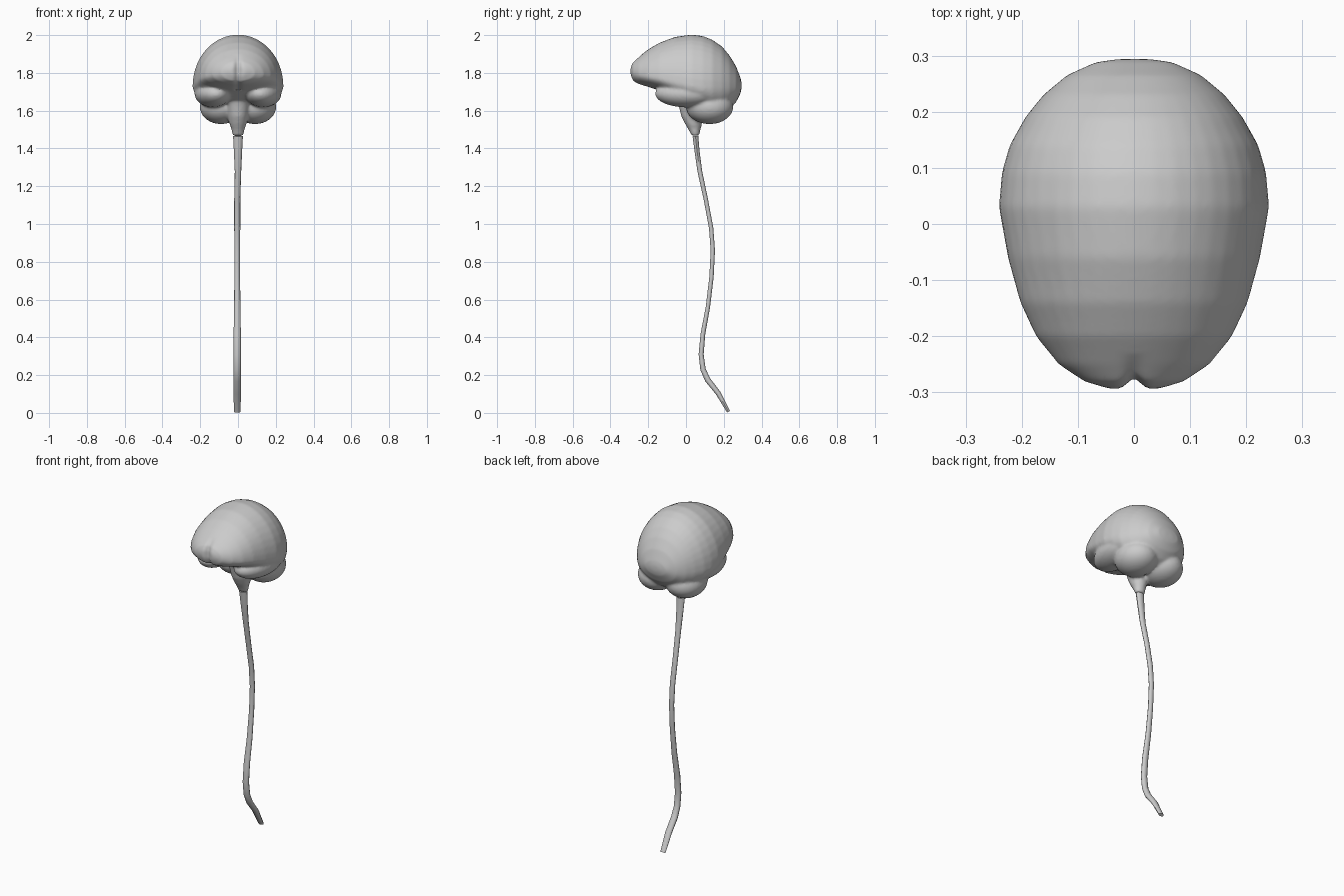
import bpy, bmesh, math
from mathutils import Vector, Matrix

if "Cube" in bpy.data.objects:
    bpy.data.objects.remove(bpy.data.objects["Cube"])


def loft(bm, rings):
    """Skin a list of point rings and cap both ends."""
    loops = [[bm.verts.new(p) for p in ring] for ring in rings]
    n = len(loops[0])
    for a, b in zip(loops, loops[1:]):
        for i in range(n):
            j = (i + 1) % n
            bm.faces.new((a[i], a[j], b[j], b[i]))
    bm.faces.new(loops[0][::-1])
    bm.faces.new(loops[-1])


def ellipsoid(bm, centre, radii, tilt=0):
    m = Matrix.Translation(centre) @ Matrix.Rotation(tilt, 4, 'Z') @ Matrix.Diagonal((*radii, 1))
    bmesh.ops.create_uvsphere(bm, u_segments=32, v_segments=20, radius=1, matrix=m)


def finish(name, bm):
    bmesh.ops.recalc_face_normals(bm, faces=bm.faces)
    me = bpy.data.meshes.new(name)
    bm.to_mesh(me)
    bm.free()
    ob = bpy.data.objects.new(name, me)
    bpy.context.collection.objects.link(ob)
    bpy.ops.object.select_all(action='DESELECT')
    ob.select_set(True)
    bpy.context.view_layer.objects.active = ob
    return ob


TURN = [2 * math.pi * i / 40 for i in range(40)]

# cerebrum: cross-sections along y (y, half width, bottom z, widest z, top z)
sections = [
    (-0.294, 0.045, 1.785, 1.81, 1.835), (-0.28, 0.09, 1.755, 1.80, 1.86),
    (-0.25, 0.135, 1.74, 1.79, 1.885), (-0.20, 0.175, 1.725, 1.78, 1.925),
    (-0.14, 0.203, 1.705, 1.77, 1.96), (-0.06, 0.225, 1.66, 1.75, 1.99),
    (0.03, 0.241, 1.62, 1.73, 2.003), (0.09, 0.236, 1.60, 1.72, 1.995),
    (0.14, 0.222, 1.575, 1.72, 1.975), (0.19, 0.194, 1.58, 1.72, 1.94),
    (0.23, 0.162, 1.605, 1.72, 1.893), (0.265, 0.12, 1.645, 1.72, 1.835),
    (0.288, 0.07, 1.69, 1.73, 1.775), (0.294, 0.03, 1.715, 1.73, 1.75)]
bm = bmesh.new()
loft(bm, [[(w * math.cos(t), y, zc + math.sin(t) * ((zt - zc) if math.sin(t) > 0 else (zc - zb)))
           for t in TURN] for y, w, zb, zc, zt in sections])

# temporal lobes and cerebellum halves
for s in (-1, 1):
    ellipsoid(bm, (s * 0.133, 0.0, 1.69), (0.095, 0.165, 0.072), s * -0.15)
    ellipsoid(bm, (s * 0.09, 0.125, 1.62), (0.112, 0.125, 0.091))

# brain stem: (z, y, x radius, y radius)
stem = [(1.70, 0.02, 0.09, 0.08), (1.63, 0.02, 0.06, 0.06), (1.57, 0.03, 0.052, 0.055),
        (1.53, 0.04, 0.045, 0.045), (1.50, 0.045, 0.034, 0.032), (1.468, 0.05, 0.03, 0.02)]
loft(bm, [[(rx * math.cos(t), y + ry * math.sin(t), z) for t in TURN] for z, y, rx, ry in stem])

# fuse into one skin
brain = finish("brain", bm)
rm = brain.modifiers.new("fuse", 'REMESH')
rm.mode = 'VOXEL'
rm.voxel_size = 0.008
sm = brain.modifiers.new("soften", 'SMOOTH')
sm.factor = 0.5
sm.iterations = 6
for m in ("fuse", "soften"):
    bpy.ops.object.modifier_apply(modifier=m)

# midline notch at the front
for v in brain.data.vertices:
    c = v.co
    if c.y < -0.15 and c.z < 1.9:
        v.co.y += 0.018 * math.exp(-(c.x / 0.016) ** 2) * min(1, (1.9 - c.z) / 0.06)
bpy.ops.object.shade_smooth()

# spinal cord: (y, z, x radius, depth radius)
path = [(0.05, 1.466, 0.026, 0.016), (0.058, 1.39, 0.022, 0.014), (0.073, 1.28, 0.017, 0.013),
        (0.105, 1.13, 0.016, 0.012), (0.133, 0.98, 0.016, 0.012), (0.142, 0.86, 0.015, 0.012),
        (0.135, 0.72, 0.015, 0.012), (0.116, 0.56, 0.017, 0.012), (0.09, 0.42, 0.019, 0.013),
        (0.08, 0.31, 0.019, 0.014), (0.09, 0.23, 0.019, 0.015), (0.115, 0.175, 0.02, 0.016),
        (0.17, 0.105, 0.02, 0.014), (0.225, 0.006, 0.017, 0.009)]
rings = []
for i, (y, z, rx, rd) in enumerate(path):
    a, b = path[max(i - 1, 0)], path[min(i + 1, len(path) - 1)]
    d = Vector((0, b[0] - a[0], b[1] - a[1])).normalized()
    side = Vector((0, -d.z, d.y))
    mid = Vector((-0.004 * (1 if z < 1.2 else 0), y, z))
    rings.append([mid + Vector((rx * math.cos(t), 0, 0)) + side * rd * math.sin(t)
                  for t in TURN[::4]])
bm = bmesh.new()
loft(bm, rings)
cord = finish("spinal_cord", bm)
bpy.ops.object.shade_smooth_by_angle(angle=math.radians(50))
